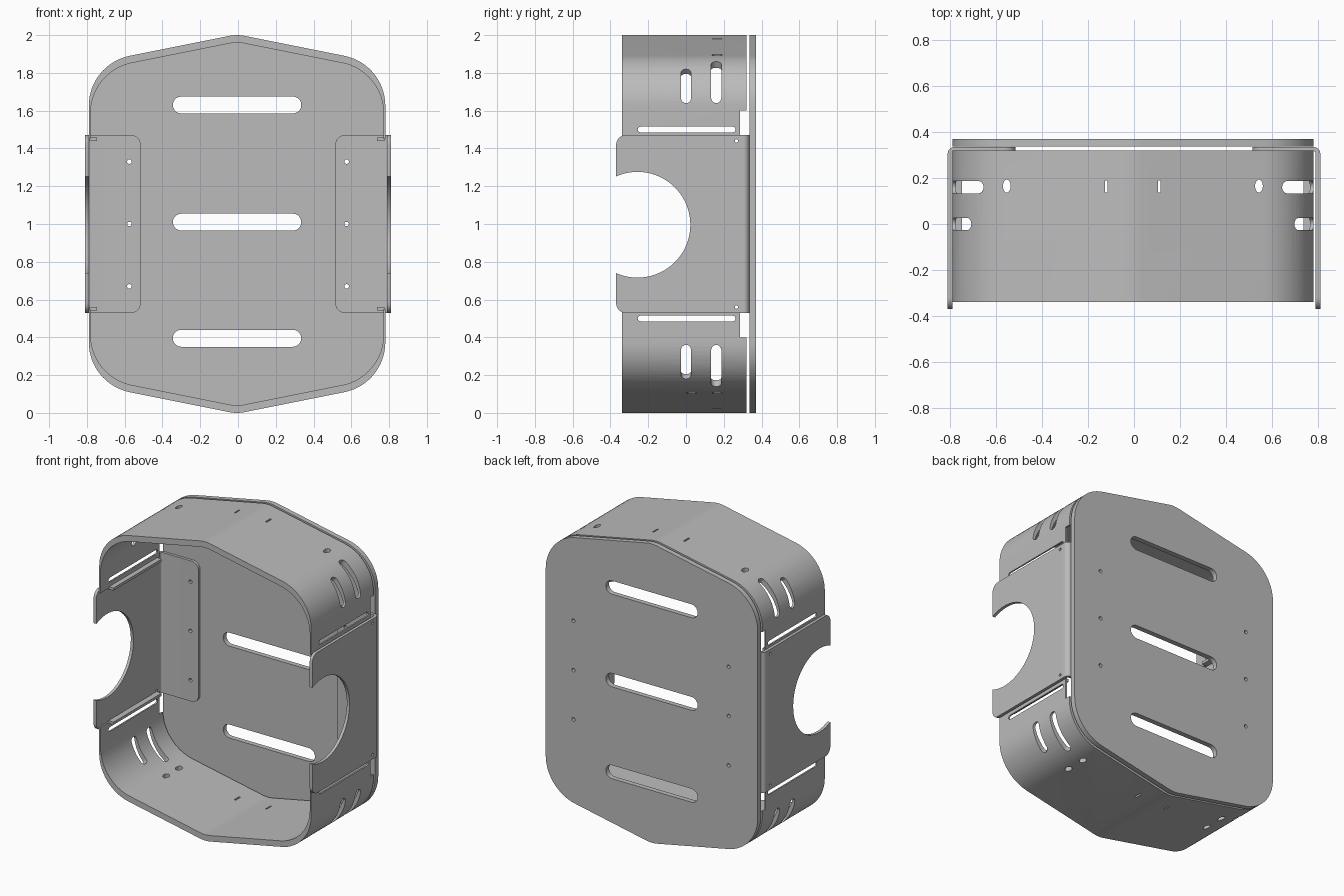
import bpy, bmesh
from math import sin, cos, atan, asin, pi, tau

if "Cube" in bpy.data.objects:
    bpy.data.objects.remove(bpy.data.objects["Cube"])

steel = bpy.data.materials.new("plain_grey")
steel.use_nodes = True
GREY = (0.5, 0.5, 0.5, 1)
steel.diffuse_color = GREY
steel.node_tree.nodes["Principled BSDF"].inputs["Base Color"].default_value = GREY

CX = -0.005            # centre line of shell and back plate
HALF, RAD, APEX_R = 0.785, 0.27, 0.2
SLOPE = atan(0.2)


def make(name, bm):
    bmesh.ops.recalc_face_normals(bm, faces=bm.faces)
    mesh = bpy.data.meshes.new(name)
    bm.to_mesh(mesh)
    bm.free()
    ob = bpy.data.objects.new(name, mesh)
    bpy.context.collection.objects.link(ob)
    mesh.materials.append(steel)
    return ob


def prism_bm(pts, axis, a, b):
    place = {"X": lambda p, d: (d, p[0], p[1]),
             "Y": lambda p, d: (p[0], d, p[1]),
             "Z": lambda p, d: (p[0], p[1], d)}[axis]
    bm = bmesh.new()
    lo = [bm.verts.new(place(p, a)) for p in pts]
    hi = [bm.verts.new(place(p, b)) for p in pts]
    bm.faces.new(lo)
    bm.faces.new(hi)
    for i in range(len(pts)):
        j = (i + 1) % len(pts)
        bm.faces.new((lo[i], lo[j], hi[j], hi[i]))
    return bm


def prism(name, *args):
    return make(name, prism_bm(*args))


def activate(ob):
    bpy.ops.object.select_all(action="DESELECT")
    ob.select_set(True)
    bpy.context.view_layer.objects.active = ob


def cut(ob, cutter):
    cutter.hide_render = True
    activate(ob)
    mod = ob.modifiers.new("cut", "BOOLEAN")
    mod.operation, mod.solver, mod.object = "DIFFERENCE", "EXACT", cutter
    bpy.ops.object.modifier_apply(modifier=mod.name)
    bpy.data.objects.remove(cutter)


def smooth(ob):
    activate(ob)
    bpy.ops.object.shade_smooth_by_angle(angle=0.5)


def oval(x, y, rx, ry, n=24):
    return [(x + rx * cos(tau * i / n), y + ry * sin(tau * i / n)) for i in range(n)]


def slot(x0, x1, y, r, n=10):
    right = [(x1 - r + r * cos(t), y + r * sin(t))
             for t in (pi * (i / n - 0.5) for i in range(n + 1))]
    return right + [(x0 + x1 - px, 2 * y - py) for px, py in right]


def rect(x0, x1, y0, y1):
    return [(x0, y0), (x1, y0), (x1, y1), (x0, y1)]


def corner_centre(half, top):
    peak = top + APEX_R * (1 / cos(SLOPE) - 1)
    return half - RAD, peak - 0.2 * (half - RAD) - RAD / cos(SLOPE)


def arch(half, top, start):
    """Upper outline from right to left: rounded shoulders and a soft peak."""
    cx, cz = corner_centre(half, top)
    side = [(half, start)]
    for i in range(17):
        t = (pi / 2 - SLOPE) * i / 16
        side.append((cx + RAD * cos(t), cz + RAD * sin(t)))
    for i in range(4):
        t = pi / 2 - SLOPE * (1 - i / 4)
        side.append((APEX_R * cos(t), top - APEX_R + APEX_R * sin(t)))
    mirrored = [(-x, z) for x, z in reversed(side)]
    return [(x + CX, z) for x, z in side + [(0, top)] + mirrored]


def curved_slot(side, flip, y, z0, z1, w=0.027, n=24):
    """Cutter that follows the shoulder arc, with round ends."""
    cx, cz = corner_centre(HALF, 2)
    t0, t1 = asin((z0 - cz) / RAD), asin((z1 - cz) / RAD)
    end = w / RAD
    bm = bmesh.new()
    rings = []
    for i in range(n + 1):
        t = t0 + (t1 - t0) * (1 - cos(pi * i / n)) / 2
        d = min(t - t0, t1 - t, end) / end
        h = max(w * (1 - (1 - d) ** 2) ** 0.5, 0.001)
        ring = []
        for r, s in ((0.2, -1), (0.32, -1), (0.32, 1), (0.2, 1)):
            z = cz + r * sin(t)
            ring.append(bm.verts.new((CX + side * (cx + r * cos(t)), y + s * h,
                                      2 - z if flip else z)))
        rings.append(ring)
    bm.faces.new(rings[0])
    bm.faces.new(rings[-1])
    for a, b in zip(rings, rings[1:]):
        for k in range(4):
            m = (k + 1) % 4
            bm.faces.new((a[k], a[m], b[m], b[k]))
    return make("cutter", bm)


# Back plate with three long slots and screw holes
top_half = arch(HALF, 2, 1.2)
plate = prism("back_plate", top_half + [(2 * CX - x, 2 - z) for x, z in top_half],
              "Y", 0.336, 0.37)
for z in (0.395, 1.01, 1.63):
    cut(plate, prism("cutter", slot(-0.345, 0.335, z, 0.045), "Y", 0.2, 0.5))
SCREWS = [(s * 0.575, z) for s in (-1, 1) for z in (0.67, 1.0, 1.33)]
for x, z in SCREWS:
    cut(plate, prism("cutter", oval(x, z, 0.012, 0.012), "Y", 0.2, 0.5))
smooth(plate)

# Upper and lower shells
EDGE = 1.45
for name, flip in (("upper", False), ("lower", True)):
    def zf(z):
        return 2 - z if flip else z
    ring = arch(HALF, 2, EDGE) + arch(HALF - 0.01, 1.96, EDGE)[::-1]
    shell = prism(name + "_shell", [(x, zf(z)) for x, z in ring], "Y", -0.34, 0.32)
    # Notches beside the back plate and long bend-relief slots
    cut(shell, prism("cutter", rect(0.285, 0.4, *sorted((zf(1.4), zf(1.6)))), "X", -1, 1))
    cut(shell, prism("cutter", slot(-0.255, 0.262, zf(1.5), 0.015), "X", -1, 1))
    for side in (-1, 1):
        cut(shell, curved_slot(side, flip, 0.0, 1.64, 1.82))
        cut(shell, curved_slot(side, flip, 0.16, 1.64, 1.86))
        # Round holes and narrow slits in the sloped walls
        for y in ((0.165, 0.03) if flip else (0.165,)):
            cut(shell, prism("cutter", oval(CX + side * 0.548, y, 0.017, 0.028),
                             "Z", *sorted((zf(1.7), zf(2.1)))))
        cut(shell, prism("cutter", rect(CX + side * 0.115 - 0.005, CX + side * 0.115 + 0.005,
                                        0.138, 0.19), "Z", *sorted((zf(1.8), zf(2.1)))))
        # Inward lip along the shell edge
        x0, x1 = sorted((CX + side * 0.742, CX + side * 0.78))
        prism(name + ("_left_lip" if side > 0 else "_right_lip"),
              rect(x0, x1, -0.25, 0.26), "Z", *sorted((zf(EDGE - 0.01), zf(EDGE + 0.008))))
    smooth(shell)

# Side brackets: bent sheet, rounded corners, large round cutout
for name, side in (("left", 1), ("right", -1)):
    bend = [(0.78 + 0.03 * cos(t), 0.305 + 0.03 * sin(t))
            for t in (pi / 2 * i / 8 for i in range(9))]
    inner = [(0.78 + 0.01 * sin(t), 0.305 + 0.012 * cos(t))
             for t in (pi / 2 * i / 8 for i in range(9))]
    profile = [(0.81, -0.37)] + bend + [(0.515, 0.335), (0.515, 0.317)] + inner + [(0.79, -0.37)]
    bm = prism_bm([(side * x, y) for x, y in profile], "Z", 0.53, 1.47)
    corners = []
    for e in bm.edges:
        a, b = (v.co for v in e.verts)
        if abs(a.z - b.z) < 1e-4 and (max(a.y, b.y) < -0.36 or
                                      max(abs(a.x), abs(b.x)) < 0.52):
            corners.append(e)
    bmesh.ops.bevel(bm, geom=corners, offset=0.05, segments=8, profile=0.5, affect="EDGES")
    bracket = make(name + "_bracket", bm)
    cut(bracket, prism("cutter", oval(-0.257, 0.996, 0.28, 0.28, 72), "X", side * 0.6, side))
    for z in (0.56, 1.44):
        cut(bracket, prism("cutter", oval(0.267, z, 0.009, 0.009, 16), "X", side * 0.6, side))
    for x, z in SCREWS:
        if x * side > 0:
            cut(bracket, prism("cutter", oval(x, z, 0.012, 0.012), "Y", 0.2, 0.5))
    smooth(bracket)
